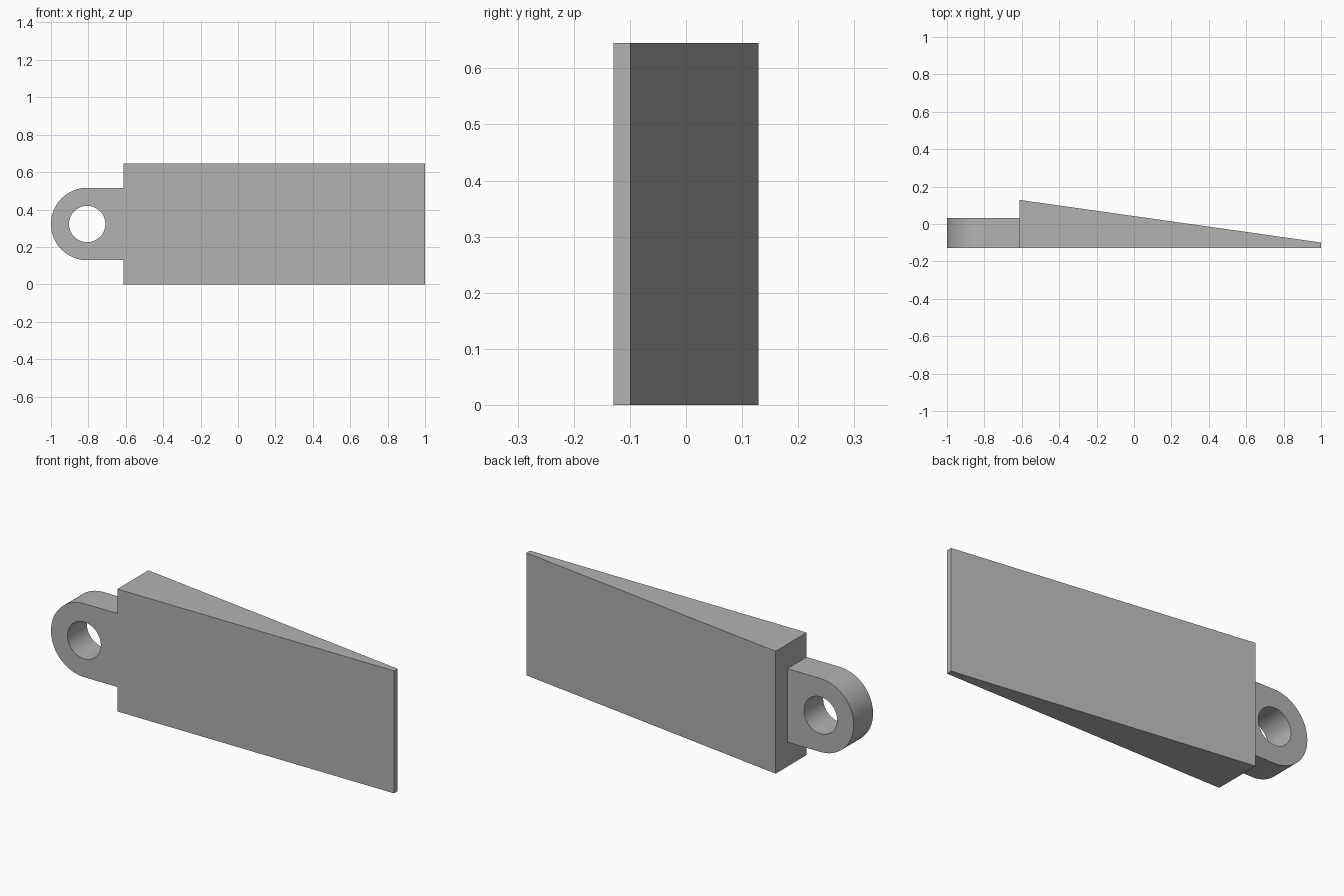
import bpy
import bmesh
import math

cube = bpy.data.objects.get("Cube")
if cube:
    bpy.data.objects.remove(cube, do_unlink=True)

GREY = (0.448, 0.448, 0.448, 1)
grey = bpy.data.materials.new("plain_grey")
grey.use_nodes = True
grey.diffuse_color = GREY
grey.node_tree.nodes["Principled BSDF"].inputs["Base Color"].default_value = GREY

FRONT, HEIGHT, SHOULDER = -0.129, 0.645, -0.613


def extrude_to_object(name, bm, offset):
    """Give the flat faces in bm thickness and make an object of them."""
    result = bmesh.ops.extrude_face_region(bm, geom=bm.faces[:])
    moved = [g for g in result["geom"] if isinstance(g, bmesh.types.BMVert)]
    bmesh.ops.translate(bm, verts=moved, vec=offset)
    bmesh.ops.recalc_face_normals(bm, faces=bm.faces[:])
    mesh = bpy.data.meshes.new(name)
    bm.to_mesh(mesh)
    bm.free()
    mesh.materials.append(grey)
    obj = bpy.data.objects.new(name, mesh)
    bpy.context.collection.objects.link(obj)
    return obj


# Tapered blade: wedge profile raised to full height
bm = bmesh.new()
profile = [(SHOULDER, FRONT), (1, FRONT), (1, -0.099), (SHOULDER, 0.129)]
bm.faces.new([bm.verts.new((x, y, 0)) for x, y in profile])
extrude_to_object("wedge_blade", bm, (0, 0, HEIGHT))

# Mounting lug: round on the outer end, square where it meets the blade
RADIUS, HOLE, SIDES = 0.1935, 0.097, 96
centre_x, centre_z = SHOULDER - RADIUS, HEIGHT / 2
bm = bmesh.new()
inner, outer = [], []
for i in range(SIDES):
    angle = math.tau * i / SIDES
    c, s = math.cos(angle), math.sin(angle)
    reach = RADIUS / max(c, abs(s)) if c > 0 else RADIUS
    for ring, r in ((inner, HOLE), (outer, reach)):
        ring.append(bm.verts.new((centre_x + r * c, FRONT, centre_z + r * s)))
for i in range(SIDES):
    j = (i + 1) % SIDES
    bm.faces.new((inner[i], outer[i], outer[j], inner[j]))
lug = extrude_to_object("mounting_lug", bm, (0, 0.161, 0))

# Smooth the curved walls and keep the rims sharp
bpy.ops.object.select_all(action="DESELECT")
lug.select_set(True)
bpy.context.view_layer.objects.active = lug
bpy.ops.object.shade_smooth_by_angle(angle=math.radians(30))
